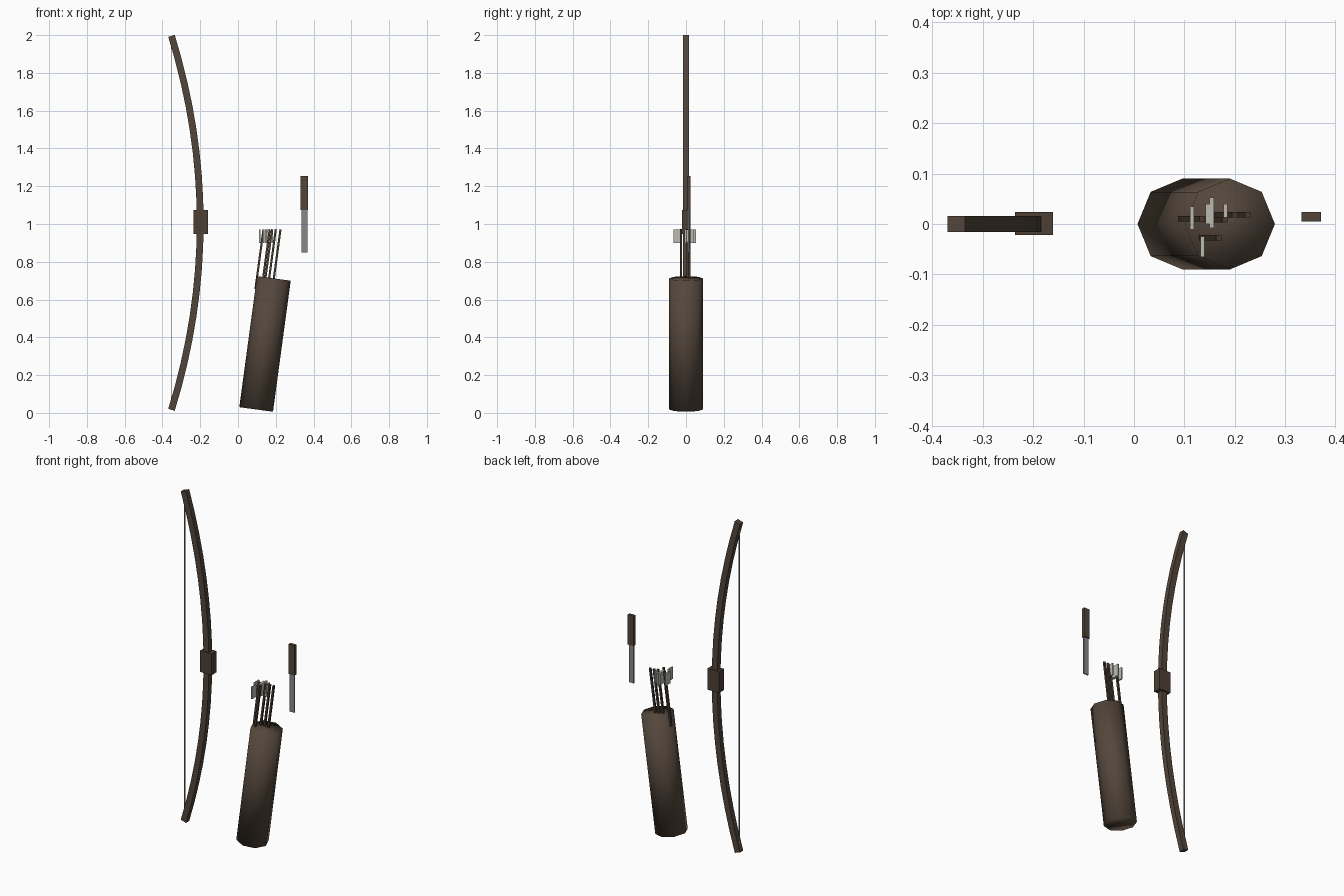
import bpy, bmesh, math
from mathutils import Matrix, Vector

cube = bpy.data.objects.get("Cube")
if cube:
    bpy.data.objects.remove(cube, do_unlink=True)


def material(name, rgb):
    m = bpy.data.materials.new(name)
    m.use_nodes = True
    m.diffuse_color = (*rgb, 1)
    m.node_tree.nodes["Principled BSDF"].inputs["Base Color"].default_value = (*rgb, 1)
    return m


WOOD = material("bow wood", (0.085, 0.06, 0.042))
LEATHER = material("quiver leather", (0.09, 0.063, 0.045))
GRIP = material("grip leather", (0.075, 0.05, 0.036))
SHAFT = material("arrow wood", (0.065, 0.045, 0.03))
FEATHER = material("feather", (0.5, 0.5, 0.45))
STRING = material("bow string", (0.35, 0.34, 0.32))
STEEL = material("blade steel", (0.25, 0.25, 0.26))


def finish(name, bm, mat):
    bmesh.ops.recalc_face_normals(bm, faces=bm.faces)
    me = bpy.data.meshes.new(name)
    bm.to_mesh(me)
    bm.free()
    me.materials.append(mat)
    ob = bpy.data.objects.new(name, me)
    bpy.context.collection.objects.link(ob)
    return ob


def box(name, centre, size, mat, tilt=0.0):
    bm = bmesh.new()
    bmesh.ops.create_cube(bm, size=1, matrix=Matrix.Translation(centre)
                          @ Matrix.Rotation(tilt, 4, "Y") @ Matrix.Diagonal((*size, 1)))
    return finish(name, bm, mat)


# Bow: a rectangular section swept along a parabola
bm = bmesh.new()
STEPS, MID, HALF = 16, 1.006, 0.99
rings = []
for i in range(STEPS + 1):
    t = 2 * i / STEPS - 1
    centre = Vector((-0.2 - 0.152 * t * t, 0, MID + HALF * t))
    tangent = Vector((-0.304 * t, 0, HALF)).normalized()
    side = Vector((tangent.z, 0, -tangent.x)) * 0.018
    depth = Vector((0, 0.0155, 0))
    rings.append([bm.verts.new(centre + a * side + b * depth)
                  for a, b in ((-1, -1), (1, -1), (1, 1), (-1, 1))])
for low, high in zip(rings, rings[1:]):
    for k in range(4):
        n = (k + 1) % 4
        bm.faces.new((low[k], low[n], high[n], high[k]))
bm.faces.new(rings[0])
bm.faces.new(rings[-1])
finish("bow_limbs", bm, WOOD)
box("bow_grip", (-0.198, 0.001, 1.01), (0.076, 0.046, 0.128), GRIP)
box("bow_string", (-0.354, 0, MID), (0.004, 0.01, 1.9), STRING)

# Quiver: a leaning eight-sided drum
TILT = math.radians(7.7)
bm = bmesh.new()
bmesh.ops.create_cone(bm, cap_ends=True, segments=8, radius1=0.09, radius2=0.09, depth=0.7,
                      matrix=Matrix.Translation((0.143, 0, 0.365)) @ Matrix.Rotation(TILT, 4, "Y"))
quiver = finish("quiver", bm, LEATHER)
for f in quiver.data.polygons:
    f.use_smooth = True

# Arrows: top x and y of the shaft, then x, y and width of the feather
arrows = [
    (0.135, 0.010, 0.115, 0.012, 0.046),
    (0.168, -0.027, 0.136, -0.045, 0.040),
    (0.180, 0.008, 0.146, 0.020, 0.040),
    (0.200, 0.018, 0.154, 0.022, 0.060),
    (0.225, 0.018, 0.181, 0.022, 0.036),
]
for i, (x, y, fx, fy, width) in enumerate(arrows, 1):
    centre = (x - 0.16 * math.sin(TILT), y, 0.972 - 0.16 * math.cos(TILT))
    box(f"arrow_shaft_{i}", centre, (0.011, 0.011, 0.32), SHAFT, TILT)
    box(f"arrow_feather_{i}", (fx, fy, 0.935), (0.008, width, 0.072), FEATHER)

# Knife hanging point down
box("knife_handle", (0.351, 0.0145, 1.165), (0.038, 0.019, 0.18), WOOD)
box("knife_blade", (0.351, 0.0145, 0.962), (0.032, 0.008, 0.226), STEEL)
